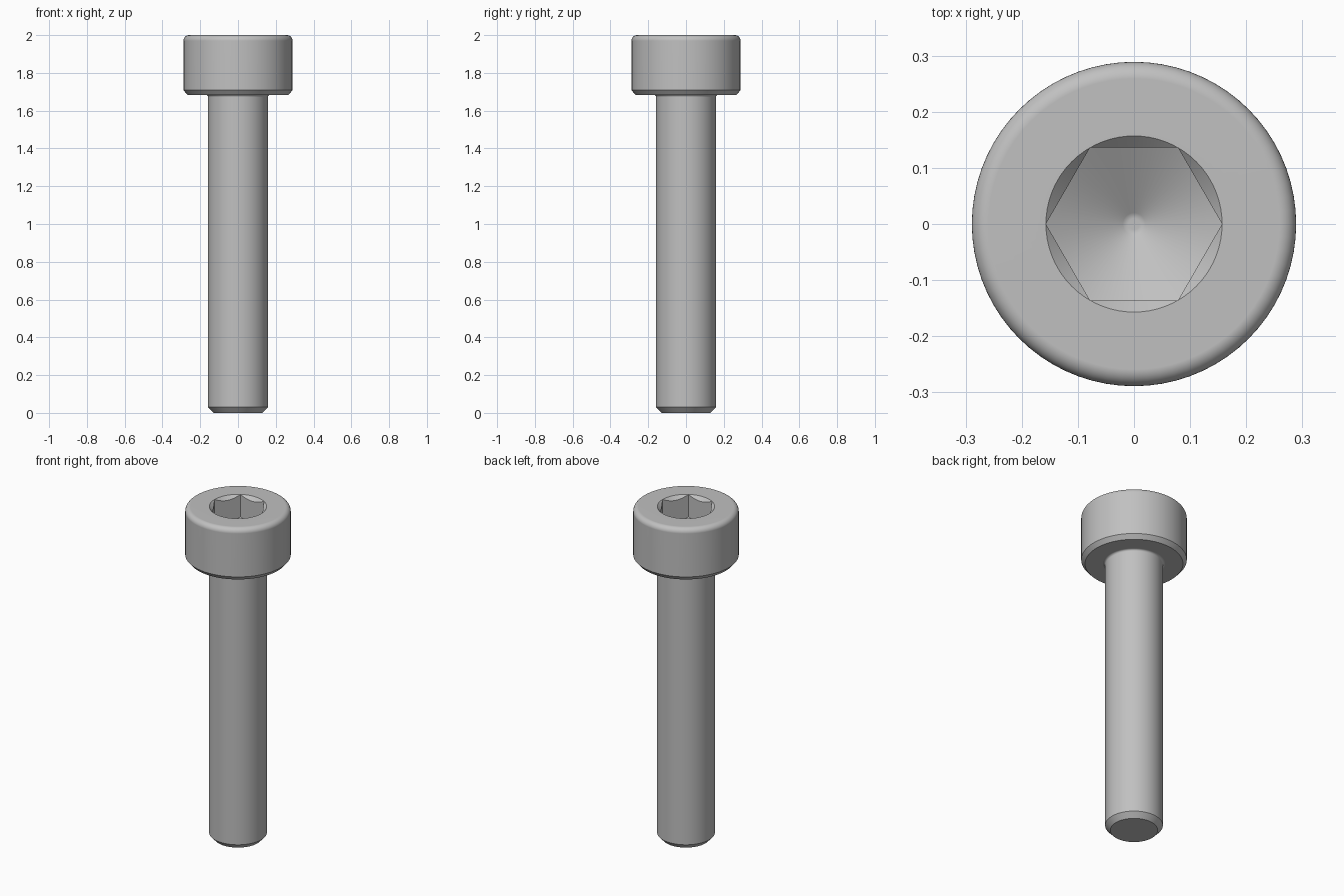
import bpy, bmesh
from math import cos, sin, tan, pi, radians

SEGMENTS = 72            # multiple of six, so hexagon corners fall on vertices
HEAD_R, SHANK_R = 0.289, 0.158
HEAD_Z, TOP_Z = 1.684, 2.0
SOCKET_R = 0.157         # hexagon corner radius
SOCKET_FLOOR = 1.863     # floor height at the hexagon corners

if "Cube" in bpy.data.objects:
    bpy.data.objects.remove(bpy.data.objects["Cube"], do_unlink=True)

steel = bpy.data.materials.new("grey steel")
steel.use_nodes = True
grey = (0.53, 0.53, 0.53, 1)
steel.diffuse_color = grey
steel.node_tree.nodes["Principled BSDF"].inputs["Base Color"].default_value = grey


def hexagon(angle):
    """Distance from the axis to the hexagon's edge."""
    return SOCKET_R * cos(pi / 6) / cos(angle % (pi / 3) - pi / 6)


def arc(r, z, radius, start, end, steps=8):
    """Rounded corner of a profile, centred on (r, z)."""
    angles = [radians(start + (end - start) * i / steps) for i in range(steps + 1)]
    return [(r + radius * cos(a), z + radius * sin(a)) for a in angles]


def lathe(name, profile):
    """Turn a profile of (r, z) points, or functions of the angle, into a solid."""
    bm = bmesh.new()
    rings = []
    for point in profile:
        ring = []
        for i in range(SEGMENTS):
            a = 2 * pi * i / SEGMENTS
            r, z = point(a) if callable(point) else point
            ring.append(bm.verts.new((r * cos(a), r * sin(a), z)))
        rings.append(ring)
    for low, high in zip(rings, rings[1:]):
        for i in range(SEGMENTS):
            j = (i + 1) % SEGMENTS
            bm.faces.new((low[i], low[j], high[j], high[i]))
    bm.faces.new(rings[0][::-1])
    bm.faces.new(rings[-1])
    bmesh.ops.remove_doubles(bm, verts=bm.verts, dist=1e-5)
    bmesh.ops.recalc_face_normals(bm, faces=bm.faces)
    mesh = bpy.data.meshes.new(name)
    bm.to_mesh(mesh)
    bm.free()
    mesh.materials.append(steel)
    obj = bpy.data.objects.new(name, mesh)
    bpy.context.collection.objects.link(obj)
    bpy.ops.object.select_all(action="DESELECT")
    obj.select_set(True)
    bpy.context.view_layer.objects.active = obj
    bpy.ops.object.shade_smooth_by_angle(angle=radians(30))
    normals = obj.modifiers.new("even shading", "WEIGHTED_NORMAL")
    normals.keep_sharp = True
    return obj


# Shank: chamfered tip, plain cylinder, small fillet under the head
fillet = 0.012
lathe("shank", [(0.13, 0), (SHANK_R, 0.03)]
      + arc(SHANK_R + fillet, HEAD_Z - fillet, fillet, 180, 90, 5)
      + [(SHANK_R, HEAD_Z + 0.01)])


# Hexagonal socket: countersunk rim, flat walls, drilled conical floor
def rim(angle):
    r = hexagon(angle)
    return r, TOP_Z - (SOCKET_R - r)


def wall_foot(angle):
    r = hexagon(angle)
    return r, SOCKET_FLOOR - (SOCKET_R - r) * tan(pi / 6)


tip_r = 0.02
tip_z = SOCKET_FLOOR - (SOCKET_R - tip_r) * tan(pi / 6)
socket = [(SOCKET_R, TOP_Z), rim, wall_foot, (tip_r, tip_z), (tip_r / 2, tip_z - 0.003)]

# Head: chamfered underside, rounded top edge, socket cut into the top
rounding = 0.03
lathe("socket_head", [(0.268, HEAD_Z), (HEAD_R, HEAD_Z + 0.025)]
      + arc(HEAD_R - rounding, TOP_Z - rounding, rounding, 0, 90)
      + socket)
